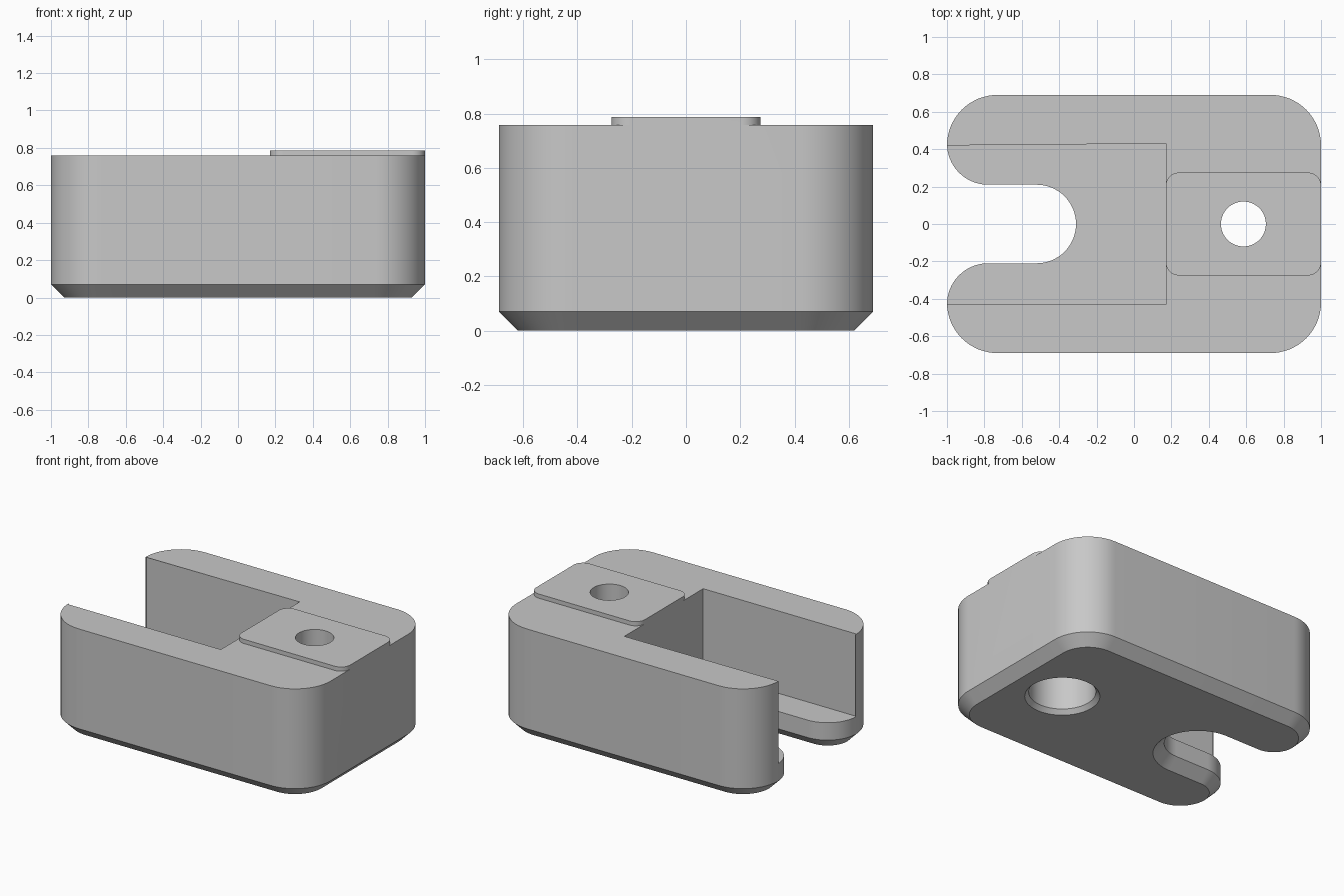
import bpy, bmesh, math

cube = bpy.data.objects.get("Cube")
if cube:
    bpy.data.objects.remove(cube, do_unlink=True)

HALF_X, HALF_Y = 1.0, 0.69
TOP, FLOOR, PAD_TOP = 0.758, 0.19, 0.787
CHAMFER = 0.07
CORNER, SLOT, LIP = 0.27, 0.21, 0.22
SLOT_X = -0.52
HOLE_X, HOLE_R, BORE_R, BORE_TOP = 0.585, 0.12, 0.21, 0.45
WALL_X, WALL_Y = 0.17, SLOT + LIP
PAD_Y, PAD_R = 0.275, 0.07

grey = bpy.data.materials.new("plain grey")
grey.use_nodes = True
grey.diffuse_color = (0.58, 0.58, 0.58, 1)
grey.node_tree.nodes["Principled BSDF"].inputs["Base Color"].default_value = (0.58, 0.58, 0.58, 1)


def arc(cx, cy, r, start, end, steps=16):
    angles = [math.radians(start + (end - start) * i / steps) for i in range(steps + 1)]
    return [(cx + r * math.cos(a), cy + r * math.sin(a)) for a in angles]


def mirrored(half):
    """Close a +y half outline with its mirror image."""
    return half + [(x, -y) for x, y in reversed(half)]


def outer_half(inset):
    """Rounded block edge from the pad's corner round to the -x end."""
    cx, cy, r = HALF_X - CORNER, HALF_Y - CORNER, CORNER - inset
    return [(HALF_X - inset, PAD_Y - PAD_R)] + arc(cx, cy, r, 0, 90) + arc(-cx, cy, r, 90, 180)


def slotted(inset):
    """Block with a round-ended slot and rounded slot mouth, offset inwards."""
    half = outer_half(inset) + arc(LIP - HALF_X, WALL_Y, LIP - inset, 180, 270)
    return mirrored(half + arc(SLOT_X, 0, SLOT + inset, 90, 0)[:-1] + [(SLOT_X + SLOT + inset, 0.002)])


def channelled():
    """Block with a square open channel."""
    return mirrored(outer_half(0) + [(-HALF_X, WALL_Y), (WALL_X, WALL_Y), (WALL_X, PAD_Y - PAD_R)])


def pad_outline():
    cy = PAD_Y - PAD_R
    return mirrored(arc(HALF_X - PAD_R, cy, PAD_R, 0, 90) + arc(WALL_X + PAD_R, cy, PAD_R, 90, 180))


def disc(r):
    return arc(HOLE_X, 0, r, 0, 360, 64)[:-1]


def walls(bm, layers):
    """Side walls through a stack of (outline, z) layers."""
    rings = [[bm.verts.new((x, y, z)) for x, y in outline] for outline, z in layers]
    for low, high in zip(rings, rings[1:]):
        for i in range(len(low)):
            j = (i + 1) % len(low)
            bm.faces.new((low[i], low[j], high[j], high[i]))


def fill_level(bm, z):
    """Flat surface between all open wall edges at one height."""
    edges = [e for e in bm.edges if e.is_boundary and all(abs(v.co.z - z) < 0.001 for v in e.verts)]
    bmesh.ops.triangle_fill(bm, edges=edges, use_beauty=True, normal=(0, 0, 1))


bm = bmesh.new()

# Chamfered slotted base, channelled upper block and raised pad
walls(bm, [(slotted(CHAMFER), 0), (slotted(0), CHAMFER), (slotted(0), FLOOR)])
walls(bm, [(channelled(), FLOOR), (channelled(), TOP)])
walls(bm, [(pad_outline(), TOP), (pad_outline(), PAD_TOP)])

# Chamfered counterbore and through hole
walls(bm, [(disc(BORE_R + 0.025), 0), (disc(BORE_R), 0.03), (disc(BORE_R), BORE_TOP)])
walls(bm, [(disc(HOLE_R), BORE_TOP), (disc(HOLE_R), PAD_TOP)])

# Weld the walls, then close the underside, channel floor, bore step and tops
bmesh.ops.remove_doubles(bm, verts=bm.verts, dist=0.0001)
for level in (0, FLOOR, BORE_TOP, TOP, PAD_TOP):
    fill_level(bm, level)
bmesh.ops.recalc_face_normals(bm, faces=bm.faces)

mesh = bpy.data.meshes.new("slotted_block")
bm.to_mesh(mesh)
bm.free()
mesh.materials.append(grey)
block = bpy.data.objects.new("slotted_block", mesh)
bpy.context.collection.objects.link(block)

# Smooth the rounds, keep the edges crisp
bpy.ops.object.select_all(action='DESELECT')
block.select_set(True)
bpy.context.view_layer.objects.active = block
bpy.ops.object.shade_smooth_by_angle(angle=math.radians(30))
